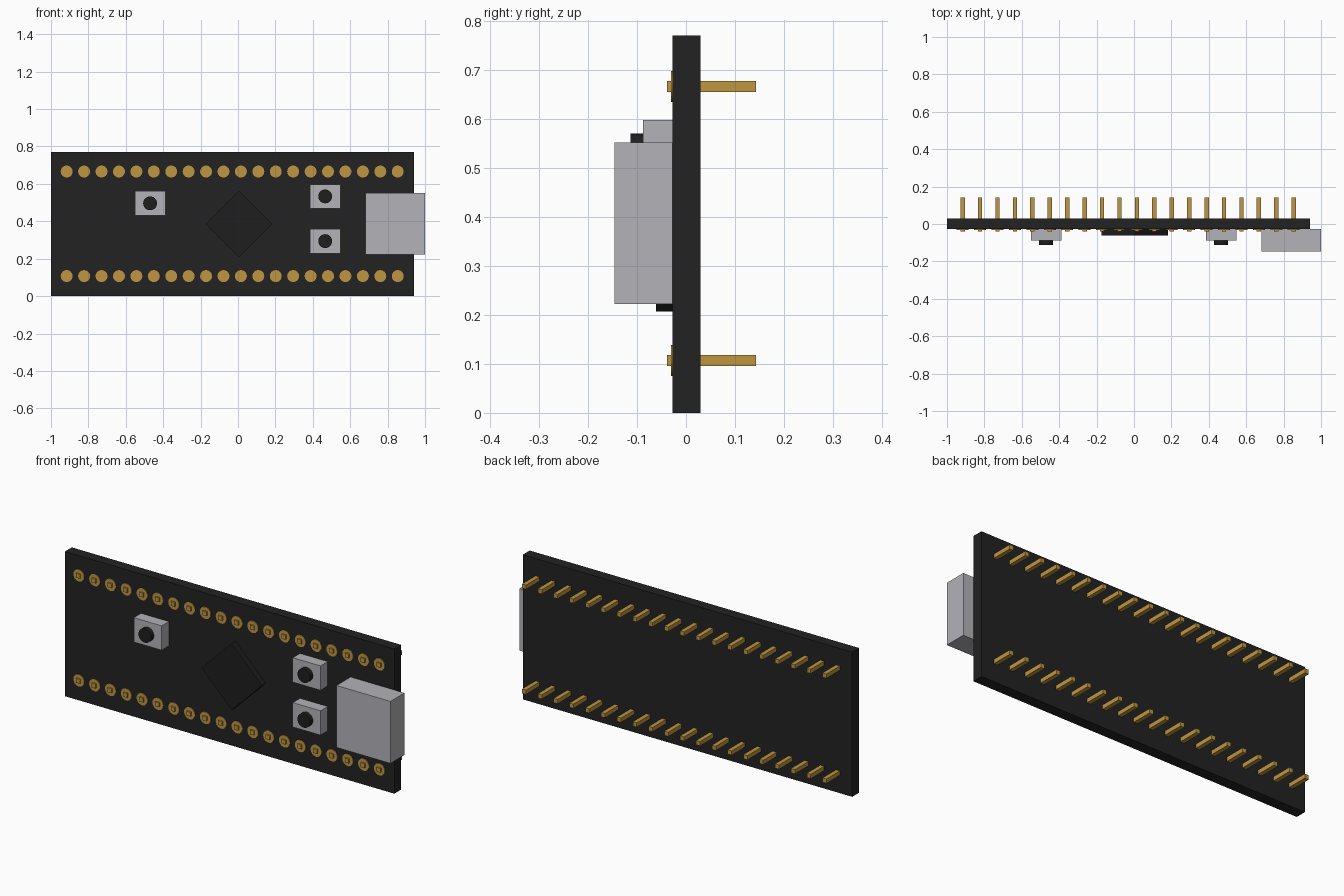
import bpy, bmesh, math
from mathutils import Matrix, Vector

cube = bpy.data.objects.get("Cube")
if cube:
    bpy.data.objects.remove(cube, do_unlink=True)


def material(name, rgb):
    m = bpy.data.materials.new(name)
    m.use_nodes = True
    m.diffuse_color = (*rgb, 1)
    m.node_tree.nodes["Principled BSDF"].inputs["Base Color"].default_value = (*rgb, 1)
    return m


BLACK = material("board black", (0.016, 0.016, 0.016))
CHIP = material("chip black", (0.013, 0.013, 0.013))
SILVER = material("silver metal", (0.45, 0.445, 0.48))
GOLD = material("gold contact", (0.515, 0.305, 0.053))

FRONT, BACK = -0.028, 0.03   # board faces in y


def finish(name, bm, mat, smooth=False):
    me = bpy.data.meshes.new(name)
    bm.to_mesh(me)
    bm.free()
    me.materials.append(mat)
    ob = bpy.data.objects.new(name, me)
    bpy.context.collection.objects.link(ob)
    if smooth:
        bpy.ops.object.select_all(action='DESELECT')
        ob.select_set(True)
        bpy.context.view_layer.objects.active = ob
        bpy.ops.object.shade_smooth_by_angle(angle=math.radians(35))
    return ob


def add_box(bm, x, y, z, turn=0):
    """Box between (min, max) pairs, optionally turned about y."""
    lo, hi = Vector((x[0], y[0], z[0])), Vector((x[1], y[1], z[1]))
    mat = (Matrix.Translation((lo + hi) / 2) @ Matrix.Rotation(turn, 4, 'Y')
           @ Matrix.Diagonal((*(hi - lo), 1)))
    bmesh.ops.create_cube(bm, size=1, matrix=mat)


def add_disc(bm, x, z, r, y0, y1, sides=32):
    """Cylinder along y."""
    mat = Matrix.Translation((x, (y0 + y1) / 2, z)) @ Matrix.Rotation(math.pi / 2, 4, 'X')
    bmesh.ops.create_cone(bm, cap_ends=True, segments=sides, radius1=r, radius2=r,
                          depth=y1 - y0, matrix=mat)


def box(name, mat, x, y, z, turn=0):
    bm = bmesh.new()
    add_box(bm, x, y, z, turn)
    return finish(name, bm, mat)


# Board, connector and turned processor chip
box("circuit_board", BLACK, (-1, 0.94), (FRONT, BACK), (0, 0.77))
box("usb_connector", SILVER, (0.682, 1.0), (-0.146, FRONT), (0.222, 0.552))
h = 0.178 / math.sqrt(2)
box("processor_chip", CHIP, (0.005 - h, 0.005 + h), (-0.061, FRONT),
    (0.385 - h, 0.385 + h), math.pi / 4)

# Push buttons: metal housing with a round plunger
for name, x, z in (("left", -0.47, 0.496), ("upper", 0.466, 0.533), ("lower", 0.466, 0.294)):
    box(name + "_button_housing", SILVER, (x - 0.082, x + 0.082), (-0.088, FRONT),
        (z - 0.065, z + 0.065))
    bm = bmesh.new()
    add_disc(bm, x, z, 0.037, -0.113, -0.087)
    finish(name + "_button_plunger", bm, CHIP, True)

# Two rows of header pins with round solder pads on the front
for row, z in (("lower", 0.107), ("upper", 0.666)):
    pads, pins = bmesh.new(), bmesh.new()
    for i in range(20):
        x = -0.916 + i * 1.77 / 19
        add_disc(pads, x, z, 0.032, -0.031, FRONT + 0.001, 24)
        add_box(pins, (x - 0.0115, x + 0.0115), (-0.039, 0.143), (z - 0.0115, z + 0.0115))
    finish(row + "_solder_pads", pads, GOLD, True)
    finish(row + "_header_pins", pins, GOLD)
